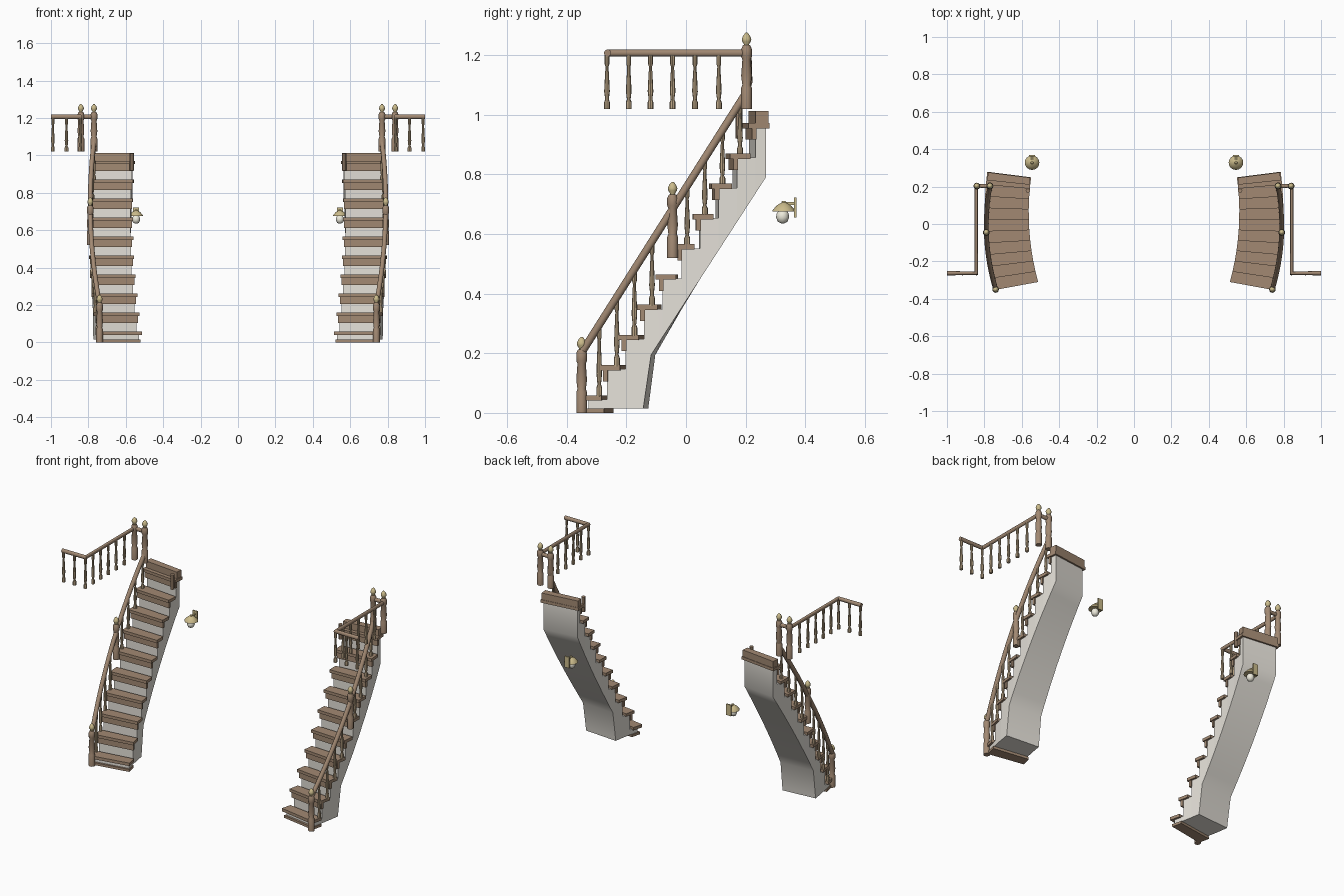
import bpy, bmesh, math

if "Cube" in bpy.data.objects:
    bpy.data.objects.remove(bpy.data.objects["Cube"])


def mat(name, c):
    m = bpy.data.materials.new(name)
    m.diffuse_color = (*c, 1)
    m.use_nodes = True
    m.node_tree.nodes["Principled BSDF"].inputs["Base Color"].default_value = m.diffuse_color
    return m


WOOD = mat("wood", (0.36, 0.25, 0.17))
PALE = mat("pale_wood", (0.50, 0.38, 0.24))
GOLD = mat("gold", (0.60, 0.50, 0.26))
PLASTER = mat("plaster", (0.78, 0.75, 0.69))
GLASS = mat("glass", (0.85, 0.83, 0.72))


def finish(ob, m, angle=35):
    # smooth shading plus the mirrored twin on the other side
    ob.data.materials.append(m)
    bpy.ops.object.select_all(action='DESELECT')
    ob.select_set(True)
    bpy.context.view_layer.objects.active = ob
    bpy.ops.object.shade_smooth_by_angle(angle=math.radians(angle))
    ob.modifiers.new("mirror", 'MIRROR')


def from_bm(name, bm, m, angle=35):
    bmesh.ops.remove_doubles(bm, verts=bm.verts, dist=1e-5)
    bmesh.ops.recalc_face_normals(bm, faces=bm.faces)
    me = bpy.data.meshes.new(name)
    bm.to_mesh(me)
    bm.free()
    ob = bpy.data.objects.new(name, me)
    bpy.context.collection.objects.link(ob)
    finish(ob, m, angle)


def lathe(bm, x, y, z0, prof, n=12):
    rings = [[bm.verts.new((x + r * math.cos(2 * math.pi * k / n),
                            y + r * math.sin(2 * math.pi * k / n), z0 + z)) for k in range(n)]
             for r, z in prof]
    for a, b in zip(rings, rings[1:]):
        for k in range(n):
            bm.faces.new((a[k], a[(k + 1) % n], b[(k + 1) % n], b[k]))
    bm.faces.new(rings[0])
    bm.faces.new(rings[-1])


def box(bm, pts, z0, z1):
    lo = [bm.verts.new((*p, z0)) for p in pts]
    hi = [bm.verts.new((*p, z1)) for p in pts]
    bm.faces.new(lo)
    bm.faces.new(hi)
    for k in range(len(pts)):
        j = (k + 1) % len(pts)
        bm.faces.new((lo[k], lo[j], hi[j], hi[k]))


def tube(name, pts, r, m):
    cu = bpy.data.curves.new(name, 'CURVE')
    cu.dimensions = '3D'
    cu.bevel_depth = r
    cu.bevel_resolution = 3
    cu.use_fill_caps = True
    sp = cu.splines.new('POLY')
    sp.points.add(len(pts) - 1)
    for p, c in zip(sp.points, pts):
        p.co = (*c, 1)
    ob = bpy.data.objects.new(name, cu)
    bpy.context.collection.objects.link(ob)
    bpy.ops.object.select_all(action='DESELECT')
    ob.select_set(True)
    bpy.context.view_layer.objects.active = ob
    bpy.ops.object.convert(target='MESH')
    finish(bpy.context.object, m, 50)


# Stair layout: s runs along the flight, u across it
def stair(s, u):
    a = 0.516 * s - 0.01
    return (0.681 - 0.336 * (s - 0.0625) ** 2 + u * math.cos(a), s + u * math.sin(a))


def slab(bm, s0, s1, w, z0, z1):
    box(bm, [stair(s0, -w), stair(s0, w), stair(s1, w), stair(s1, -w)], z0, z1)


def rail_x(y):
    return 0.79 - 0.438 * (y + 0.01) ** 2


N, RUN, RISE = 10, 0.059, 0.1014
centre = [-0.299 + RUN * i for i in range(N)]
level = [0.05 + RISE * i for i in range(N)]

# Treads
bm = bmesh.new()
for s, z in zip(centre, level):
    slab(bm, s - 0.0325, s + 0.0325, 0.118, z - 0.009, z + 0.009)
from_bm("treads", bm, WOOD)

# Riser boards, foot board and top edge
bm = bmesh.new()
for s, z in zip(centre[1:], level[1:]):
    slab(bm, s - 0.022, s - 0.007, 0.113, z - 0.046, z - 0.009)
slab(bm, centre[0] - 0.022, centre[0] + 0.04, 0.112, 0, 0.015)
slab(bm, 0.222, 0.262, 0.113, level[-1] + 0.009, 1.012)
from_bm("riser_boards", bm, WOOD)

# Plaster body with stepped top and sloping smooth underside
def under(s):
    if s < -0.135:
        return 0.015
    if s < -0.11:
        return 0.015 + (s + 0.135) / 0.025 * 0.18
    return 0.195 + (s + 0.11) * 1.63


fronts = [c - 0.01 for c in centre]
END, W = 0.255, 0.106
cuts = sorted(set(fronts + [-0.135, -0.1101, END]))


def top(s):
    i = max([k for k in range(N) if fronts[k] <= s + 1e-6])
    return level[i] - 0.005


bm = bmesh.new()


def v(s, u, z):
    return bm.verts.new((*stair(s, u), z))


def strip(s0, za, s1, zb):
    bm.faces.new((v(s0, -W, za), v(s0, W, za), v(s1, W, zb), v(s1, -W, zb)))


prev = under(cuts[0])
for a, b in zip(cuts, cuts[1:]):
    t = top(a)
    strip(a, under(a), b, under(b))
    strip(a, t, b, t)
    if t - prev > 1e-4:
        strip(a, prev, a, t)
    prev = t
    for u in (-W, W):
        bm.faces.new((v(a, u, under(a)), v(b, u, under(b)), v(b, u, t), v(a, u, t)))
strip(END, under(END), END, prev)
from_bm("stair_body", bm, PLASTER, 40)

# Newel posts with gold finials
newels = [(0.74, -0.35, 0.0), (0.79, -0.045, 0.52), (0.77, 0.203, 1.02), (0.84, 0.203, 1.02)]
post = [(0.018, 0), (0.018, 0.07), (0.014, 0.08), (0.018, 0.11), (0.014, 0.165),
        (0.018, 0.175), (0.018, 0.2), (0.012, 0.213)]
finial = [(0.008, 0.208), (0.009, 0.217), (0.015, 0.226), (0.016, 0.234), (0.011, 0.246), (0.003, 0.255)]
bm, bg = bmesh.new(), bmesh.new()
for n in newels:
    lathe(bm, *n, post)
    lathe(bg, *n, finial)
# short post on the inner top corner
lathe(bm, 0.567, 0.178, 0.92, [(0.012, 0), (0.012, 0.09)], 8)
from_bm("newel_posts", bm, WOOD)
from_bm("finials", bg, GOLD, 60)


# Turned balusters
def baluster(bm, x, y, z0, h):
    p = [(0.010, 0), (0.010, 0.12), (0.006, 0.17), (0.0095, 0.32), (0.008, 0.5),
         (0.005, 0.78), (0.008, 0.83), (0.008, 1)]
    lathe(bm, x, y, z0, [(r, t * h) for r, t in p], 8)


def rail_z(y):
    return 0.21 + (y + 0.345) * 1.58


bm = bmesh.new()
for s, z in zip(centre[:-1], level):
    y = s + 0.008
    if abs(y + 0.045) > 0.02:
        baluster(bm, rail_x(y) - 0.004, y, z + 0.005, rail_z(y) - z - 0.005)
for y in (-0.265, -0.192, -0.119, -0.045, 0.03, 0.11):
    baluster(bm, 0.843, y, 1.02, 0.18)
for x in (0.917, 0.99):
    baluster(bm, x, -0.265, 1.02, 0.18)
from_bm("balusters", bm, PALE)

# Handrails
ys = [-0.345 + 0.54 * k / 12 for k in range(13)]
path = [(rail_x(y), y, rail_z(y)) for y in ys]
path += [(0.771, 0.21, 1.11), (0.77, 0.207, 1.2)]
tube("stair_handrail", path, 0.013, WOOD)
tube("landing_handrail", [(0.77, 0.203, 1.207), (0.843, 0.203, 1.207), (0.843, -0.263, 1.207),
                          (1.0, -0.263, 1.207)], 0.012, WOOD)

# Wall lamps
LX, LY = 0.545, 0.328
bm = bmesh.new()
lathe(bm, LX, LY, 0.675, [(0.039, 0), (0.037, 0.006), (0.022, 0.022), (0.008, 0.03), (0.006, 0.036)], 16)
box(bm, [(LX - 0.016, 0.362), (LX + 0.016, 0.362), (LX + 0.016, 0.37), (LX - 0.016, 0.37)], 0.655, 0.722)
box(bm, [(LX - 0.005, LY), (LX + 0.005, LY), (LX + 0.005, 0.365), (LX - 0.005, 0.365)], 0.698, 0.708)
from_bm("lamp_shade_and_bracket", bm, GOLD)
bm = bmesh.new()
lathe(bm, LX, LY - 0.004, 0.635, [(0.004, 0), (0.016, 0.006), (0.022, 0.02), (0.02, 0.034), (0.013, 0.044)], 12)
from_bm("lamp_globe", bm, GLASS, 60)
